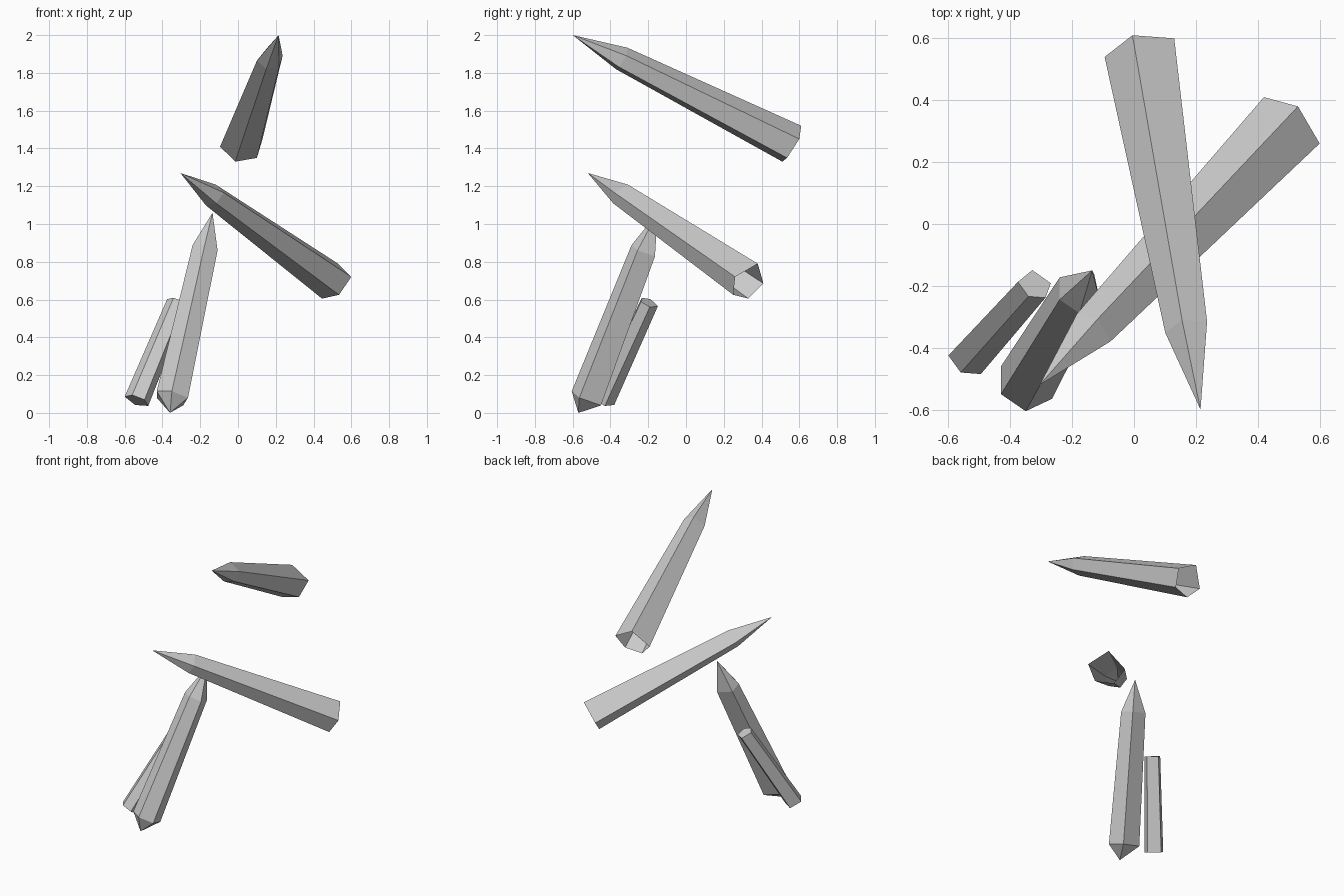
import bpy
import bmesh
from mathutils import Vector

default_cube = bpy.data.objects.get("Cube")
if default_cube:
    bpy.data.objects.remove(default_cube, do_unlink=True)

# Single stone colour
stone = bpy.data.materials.new("grey_stone")
stone.use_nodes = True
stone_colour = (0.6, 0.6, 0.6, 1)
stone.diffuse_color = stone_colour
stone.node_tree.nodes["Principled BSDF"].inputs["Base Color"].default_value = stone_colour


def bridge(bm, lower, upper):
    """Join two rings of equal size with flat side faces."""
    count = len(lower)
    for i in range(count):
        j = (i + 1) % count
        bm.faces.new((lower[i], lower[j], upper[j], upper[i]))


def fan(bm, ring, point):
    """Close a ring with a pointed cap."""
    apex = bm.verts.new(point)
    for i in range(len(ring)):
        bm.faces.new((ring[i], ring[(i + 1) % len(ring)], apex))


def crystal(name, base, end, shoulder=1.0, taper=1.0, pointed=True,
            base_point=None, flat_ends=False):
    """Five-sided shard: base ring, tapered shoulder ring, then a tip."""
    corners = [Vector(p) for p in base]
    centre = sum(corners, Vector()) / len(corners)
    end = Vector(end)
    shoulder_centre = centre.lerp(end, shoulder)

    bm = bmesh.new()
    lower = [bm.verts.new(p) for p in corners]
    upper = [bm.verts.new(shoulder_centre + (p - centre) * taper) for p in corners]
    bridge(bm, lower, upper)
    if pointed:
        fan(bm, upper, end)
    if base_point:
        fan(bm, lower, base_point)
    if flat_ends:
        bm.faces.new(lower)
        bm.faces.new(upper)
    bmesh.ops.recalc_face_normals(bm, faces=bm.faces)

    mesh = bpy.data.meshes.new(name)
    bm.to_mesh(mesh)
    bm.free()
    mesh.materials.append(stone)
    shard = bpy.data.objects.new(name, mesh)
    bpy.context.collection.objects.link(shard)
    return shard


# Highest shard, hollow at its blunt end
crystal("top_crystal",
        base=[(-.095, .54, 1.41), (-.005, .61, 1.52), (.13, .6, 1.45),
              (.1, .535, 1.35), (-.015, .51, 1.33)],
        end=(.215, -.6, 2), shoulder=.776, taper=.6)

# Middle shard, also hollow at its blunt end
crystal("middle_crystal",
        base=[(.53, .38, .79), (.6, .26, .72), (.535, .25, .625),
              (.445, .33, .605), (.42, .41, .685)],
        end=(-.305, -.52, 1.27), shoulder=.787, taper=.6)

# Standing shard, pointed at both ends
crystal("standing_crystal",
        base=[(-.43, -.55, .115), (-.35, -.605, .115), (-.265, -.565, .08),
              (-.29, -.45, .04), (-.43, -.46, .08)],
        end=(-.135, -.15, 1.06), shoulder=.8, taper=.8,
        base_point=(-.36, -.57, 0))

# Small blunt shard beside it
crystal("small_crystal",
        base=[(-.6, -.425, .086), (-.56, -.48, .095), (-.495, -.485, .07),
              (-.475, -.43, .037), (-.545, -.38, .042)],
        end=(-.32, -.2, .585), taper=.85, pointed=False, flat_ends=True)
